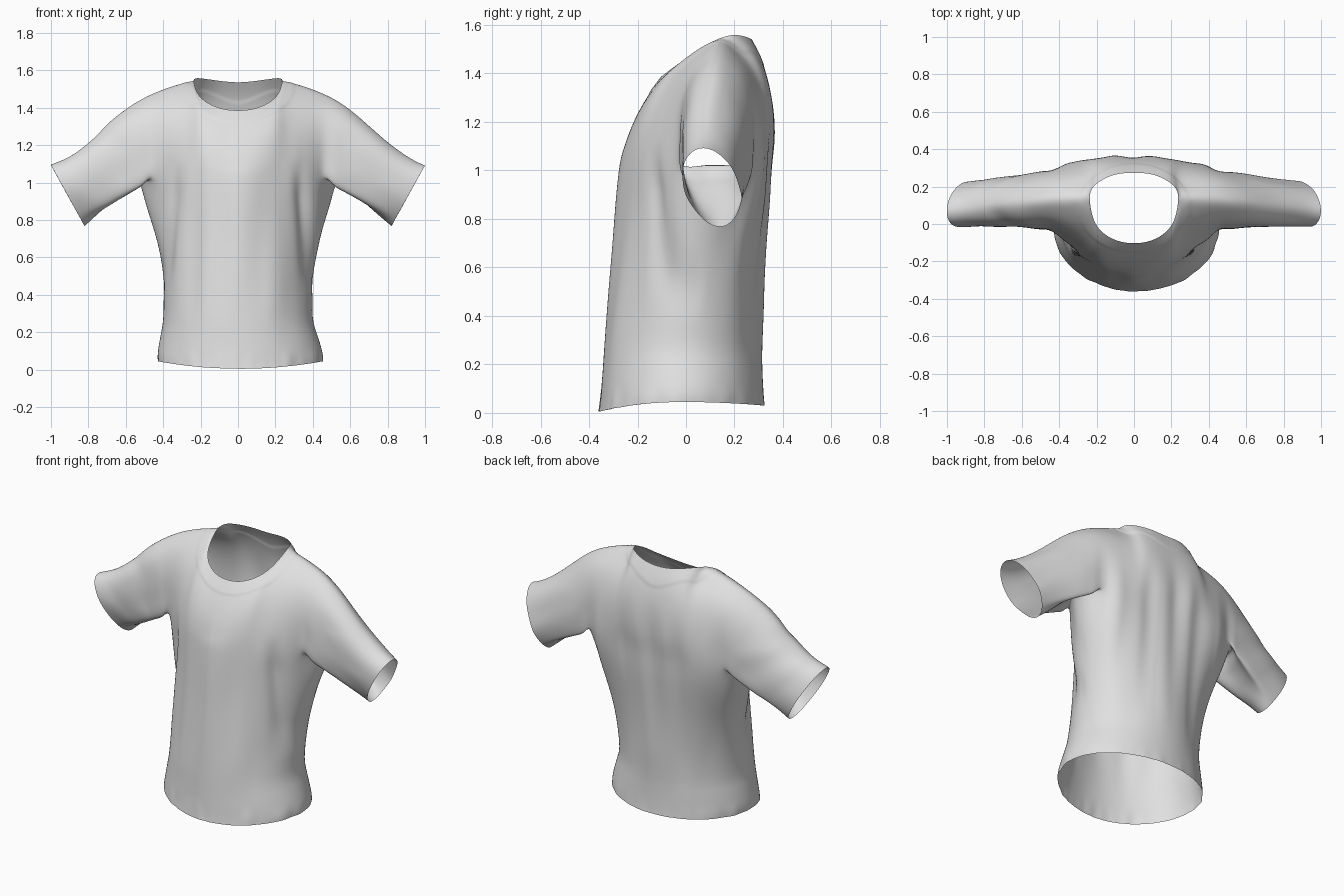
import bpy, bmesh, math
from mathutils import Vector, noise

if "Cube" in bpy.data.objects:
    bpy.data.objects.remove(bpy.data.objects["Cube"])

# ---------- colour ----------
cloth = bpy.data.materials.new("light_grey_cloth")
cloth.diffuse_color = (0.75, 0.75, 0.75, 1)
cloth.use_nodes = True
cloth.node_tree.nodes["Principled BSDF"].inputs["Base Color"].default_value = cloth.diffuse_color

# column positions from the centre line (0) to the side seam (1)
U = [0, .19, .38, .53, .69, .83, .95, 1]

# torso rings: z front, z side, z back, half width, y front, y back, y of side seam,
# front roundness, back roundness
RINGS = [
    (.005, .045, .03, .442, -.36, .325, -.02, 2.0, 2.0),
    (.06, .10, .08, .439, -.353, .32, -.015, 2.0, 2.0),
    (.18, .20, .19, .415, -.343, .314, -.01, 2.0, 2.0),
    (.30, .30, .30, .398, -.335, .312, 0, 2.0, 2.0),
    (.50, .50, .50, .404, -.318, .316, .03, 1.9, 2.1),
    (.70, .70, .70, .437, -.30, .328, .07, 1.75, 2.25),
    (.88, .88, .88, .492, -.288, .343, .115, 1.6, 2.4),
    (1.02, 1.02, 1.02, .535, -.275, .350, .14, 1.55, 2.5),
]


def ring(zf, zs, zb, w, yf, yb, c, p, q):
    """Half cross-section from front centre round the side to back centre."""
    front = [Vector((w * u, c + (yf - c) * (1 - u ** p) ** (1 / p), zf + (zs - zf) * u * u)) for u in U]
    back = [Vector((w * u, c + (yb - c) * (1 - u ** q) ** (1 / q), zb + (zs - zb) * u * u)) for u in U]
    return front + back[-2::-1]


def bezier(a, c, t, n=6):
    return [a * (1 - s) ** 2 + c * 2 * s * (1 - s) + t * s * s for s in [i / n for i in range(n + 1)]]


# ---------- half shirt as grids of points ----------
torso = [ring(*r) for r in RINGS]
chest = torso[-1]
shoulder = [(.235, .14, 1.543), (.345, .135, 1.518), (.45, .13, 1.478)]
front_top = [(0, -.1, 1.385), (.106, -.08, 1.40), (.205, .0, 1.458)] + shoulder
back_top = [(0, .27, 1.535), (.1, .262, 1.543), (.195, .215, 1.555)] + shoulder
front_ctrl = [(-.235, 1.22), (-.225, 1.25), (-.19, 1.34), (-.13, 1.44), (-.085, 1.43), (-.06, 1.41)]
back_ctrl = [(.39, 1.34), (.395, 1.34), (.395, 1.37), (.365, 1.43), (.34, 1.42), (.32, 1.41)]


def panel(base, tops, ctrls):
    cols = []
    for a, t, (cy, cz) in zip(base, tops, ctrls):
        t = Vector(t)
        cols.append(bezier(a, Vector(((a.x + t.x) / 2, cy, cz)), t))
    return cols


front = panel(chest[:6], front_top, front_ctrl)
back = panel(chest[:-7:-1], back_top, back_ctrl)

# sleeve: armhole loop blended to a tilted oval cuff
armhole = [chest[7], chest[6]] + front[5] + back[5][-2::-1] + [chest[8]]
N = len(armhole)
cuff_c, cuff_up, cuff_side = Vector((.91, .105, .93)), Vector((.09, -.035, .163)), Vector((0, -.113, 0))
sleeve = []
for t in (0, .14, .3, .48, .66, .84, .95, 1):
    loop = []
    for i, a in enumerate(armhole):
        ang = math.pi - 2 * math.pi * i / N
        b = cuff_c + cuff_up * math.cos(ang) + cuff_side * math.sin(ang)
        p = a.lerp(b, t)
        p.z += .02 * math.sin(2 * math.pi * t) * max(0, math.cos(ang))
        loop.append(p)
    sleeve.append(loop + loop[:1])

# ---------- cage mesh, both sides ----------
bm = bmesh.new()


def add_grid(rows, sx):
    vs = [[bm.verts.new((p.x * sx, p.y, p.z)) for p in r] for r in rows]
    for r0, r1 in zip(vs, vs[1:]):
        for i in range(len(r0) - 1):
            bm.faces.new((r0[i], r0[i + 1], r1[i + 1], r1[i]))


for sx in (1, -1):
    for g in (torso, front, back, sleeve):
        add_grid(g, sx)
bmesh.ops.remove_doubles(bm, verts=bm.verts, dist=1e-4)
bmesh.ops.recalc_face_normals(bm, faces=bm.faces)
bm.normal_update()
out = sum(f.normal.dot(f.calc_center_median() - Vector((0, .03, .8))) for f in bm.faces)
if out < 0:
    bmesh.ops.reverse_faces(bm, faces=bm.faces)
me = bpy.data.meshes.new("shirt")
bm.to_mesh(me)
bm.free()
shirt = bpy.data.objects.new("shirt", me)
bpy.context.collection.objects.link(shirt)

# ---------- smooth surface that still passes through the cage points ----------
sub = shirt.modifiers.new("smooth", 'SUBSURF')
sub.levels = sub.render_levels = 1
target = [v.co.copy() for v in me.vertices]


def evaluated():
    shirt.update_tag()
    bpy.context.view_layer.update()
    return shirt.evaluated_get(bpy.context.evaluated_depsgraph_get())


for _ in range(3):
    ev = evaluated()
    got = [ev.data.vertices[i].co.copy() for i in range(len(target))]
    for v, g, t in zip(me.vertices, got, target):
        v.co += (t - g) * .8
    me.update()
sub.levels = sub.render_levels = 3
dense = bpy.data.meshes.new_from_object(evaluated())
shirt.modifiers.clear()
shirt.data = dense


# ---------- cloth folds, collar band ----------
def window(x, a, b, soft):
    def step(e):
        e = min(1, max(0, e))
        return e * e * (3 - 2 * e)
    return step((x - a) / soft) * step((b - x) / soft)


def fold(co):
    x, y, z = co
    ax = abs(x)
    is_back = y > .12
    d = 0
    # vertical drapes on the torso, stronger on the back
    body = 1 - window(ax, .42, 2, .12)
    drape = noise.noise(Vector((x * 9, 7.3 if is_back else 2.1, z * 1.1)))
    side_fade = min(1, abs(y - .12) / .1)
    d += drape * body * side_fade * window(z, .12, 1.4, .35) * (.016 if is_back else .012)
    # deep fold running down from each armpit
    if y < .08:
        line = .395 - .06 * (z - .4) / .6
        d -= .02 * math.exp(-((ax - line) / .035) ** 2) * window(z, .36, 1.15, .25) * window(y, -2, .08, .06)
    # creases across the sleeves
    if ax > .45:
        d += .010 * noise.noise(Vector((x * 5 + z * 4, y * 6, z * 5))) * window(ax, .48, 1.1, .15)
    # small puckers at the hem
    d += .006 * noise.noise(Vector((x * 14, y * 14, 3))) * (1 - window(z, .03, 3, .1))
    # collar band
    if z > 1.3:
        e = math.hypot(x / .235, (y - .085) / .185)
        d += .003 * (1 - window(e, 1.26, 9, .03))
    return d


normals = [v.normal.copy() for v in dense.vertices]
for v, n in zip(dense.vertices, normals):
    v.co += n * fold(v.co)
    # the hem hangs slightly to one side
    v.co.x += .012 * (1 - window(v.co.z, .05, 3, .25))
for p in dense.polygons:
    p.use_smooth = True
dense.materials.clear()
dense.materials.append(cloth)
dense.update()
